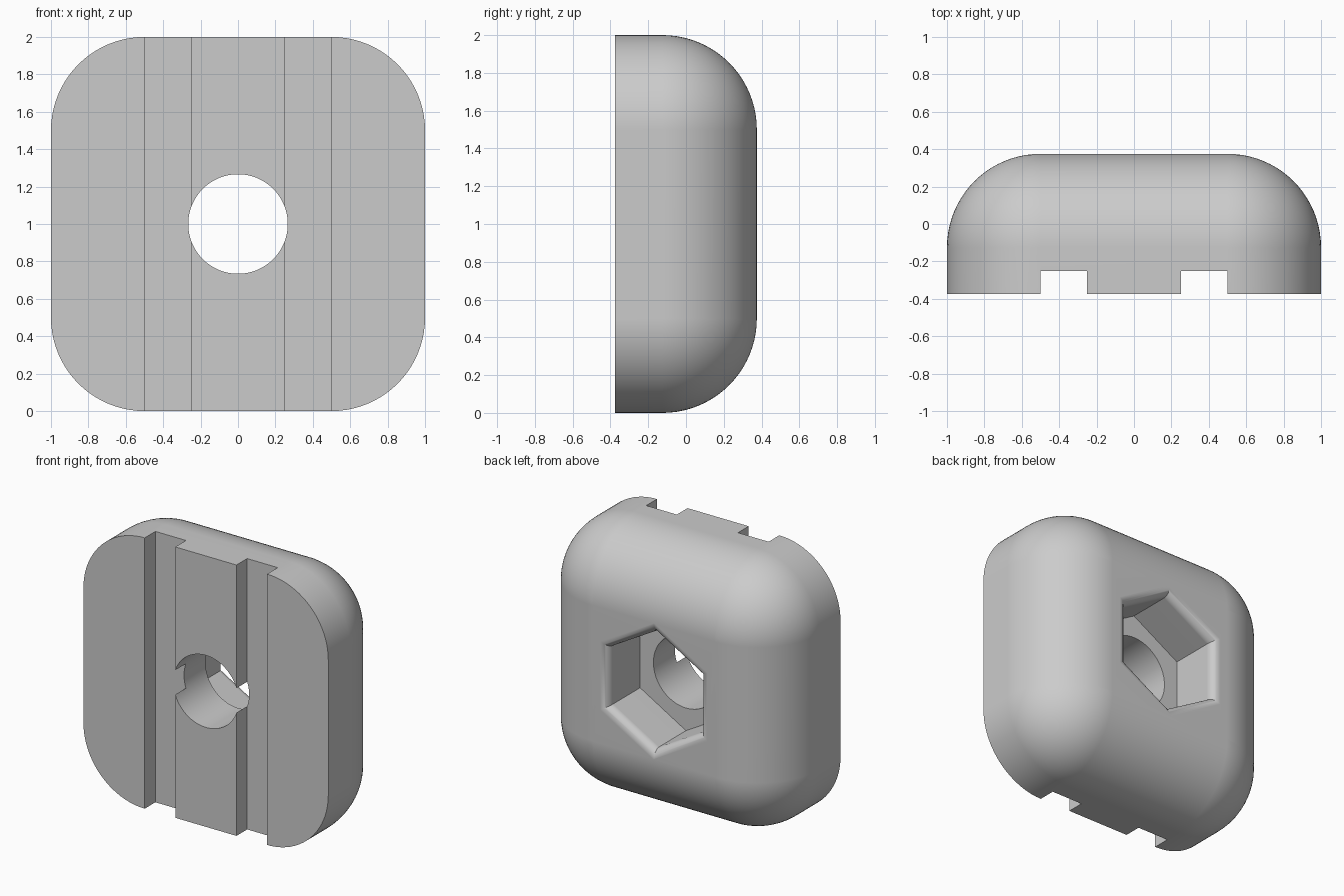
import bpy
import bmesh
from math import sin, cos, pi, radians
from mathutils import Matrix, Vector

MID = 1.0          # height of the centre
FRONT, BACK = -0.375, 0.375
STEPS = 20         # segments per quarter round

default = bpy.data.objects.get("Cube")
if default:
    bpy.data.objects.remove(default, do_unlink=True)

grey = bpy.data.materials.new("light grey")
grey.use_nodes = True
colour = (0.6, 0.6, 0.6, 1)
grey.diffuse_color = colour
grey.node_tree.nodes["Principled BSDF"].inputs["Base Color"].default_value = colour


def loft(name, rings):
    """Solid through matching rings of (x, z) outlines, each at a depth y."""
    bm = bmesh.new()
    loops = [[bm.verts.new((x, y, MID + z)) for x, z in outline] for y, outline in rings]
    n = len(loops[0])
    for a, b in zip(loops, loops[1:]):
        for i in range(n):
            j = (i + 1) % n
            bm.faces.new((a[i], a[j], b[j], b[i]))
    bm.faces.new(loops[0])
    bm.faces.new(loops[-1])
    bmesh.ops.remove_doubles(bm, verts=bm.verts, dist=1e-5)
    bmesh.ops.recalc_face_normals(bm, faces=bm.faces)
    mesh = bpy.data.meshes.new(name)
    bm.to_mesh(mesh)
    bm.free()
    mesh.materials.append(grey)
    obj = bpy.data.objects.new(name, mesh)
    bpy.context.collection.objects.link(obj)
    return obj


def rounded_square(core, radius):
    points = []
    for k, (sx, sz) in enumerate(((1, 1), (-1, 1), (-1, -1), (1, -1))):
        for i in range(STEPS + 1):
            a = (k + i / STEPS) * pi / 2
            points.append((sx * core + radius * cos(a), sz * core + radius * sin(a)))
    return points


def polygon(sides, radius, turn=0.0):
    return [(radius * cos(turn + 2 * pi * i / sides), radius * sin(turn + 2 * pi * i / sides))
            for i in range(sides)]


def hexagon(apothem):
    return polygon(6, apothem / cos(pi / 6), pi / 6)


def rectangle(x0, x1, z0, z1):
    return [(x0, z0), (x1, z0), (x1, z1), (x0, z1)]


# Body: rounded square with a full quarter round towards the back
R = 0.5
rings = [(FRONT, rounded_square(R, R))]
for i in range(STEPS + 1):
    t = i / STEPS * pi / 2
    rings.append((BACK - R + R * sin(t), rounded_square(R, R * cos(t))))
body = loft("body", rings)

# Hexagonal nut pocket with a rounded rim
F = 0.0625
rings = [(0.0, hexagon(0.375))]
for i in range(11):
    t = i / 10 * pi / 2
    rings.append((BACK - F + F * sin(t), hexagon(0.375 + F * (1 - cos(t)))))
rings.append((BACK + 0.2, hexagon(0.375 + F)))
cutters = [loft("nut_pocket_cutter", rings)]

# Through hole for the bolt
circle = polygon(96, 0.266)
cutters.append(loft("bolt_hole_cutter", [(-0.6, circle), (0.2, circle)]))

# Two vertical grooves in the front
for side, label in ((1, "left"), (-1, "right")):
    slot = rectangle(side * 0.25, side * 0.5, -1.2, 1.2)
    cutters.append(loft(label + "_groove_cutter", [(-0.6, slot), (-0.25, slot)]))

bpy.ops.object.select_all(action="DESELECT")
body.select_set(True)
bpy.context.view_layer.objects.active = body
for cutter in cutters:
    cutter.hide_render = True
    mod = body.modifiers.new(cutter.name, "BOOLEAN")
    mod.operation = "DIFFERENCE"
    mod.solver = "EXACT"
    mod.object = cutter
    bpy.ops.object.modifier_apply(modifier=mod.name)
for cutter in cutters:
    bpy.data.objects.remove(cutter, do_unlink=True)

# Smooth rounds, sharp edges, flat faces kept flat
bpy.ops.object.shade_smooth_by_angle(angle=radians(30))
weighted = body.modifiers.new("flat_faces", "WEIGHTED_NORMAL")
weighted.keep_sharp = True
